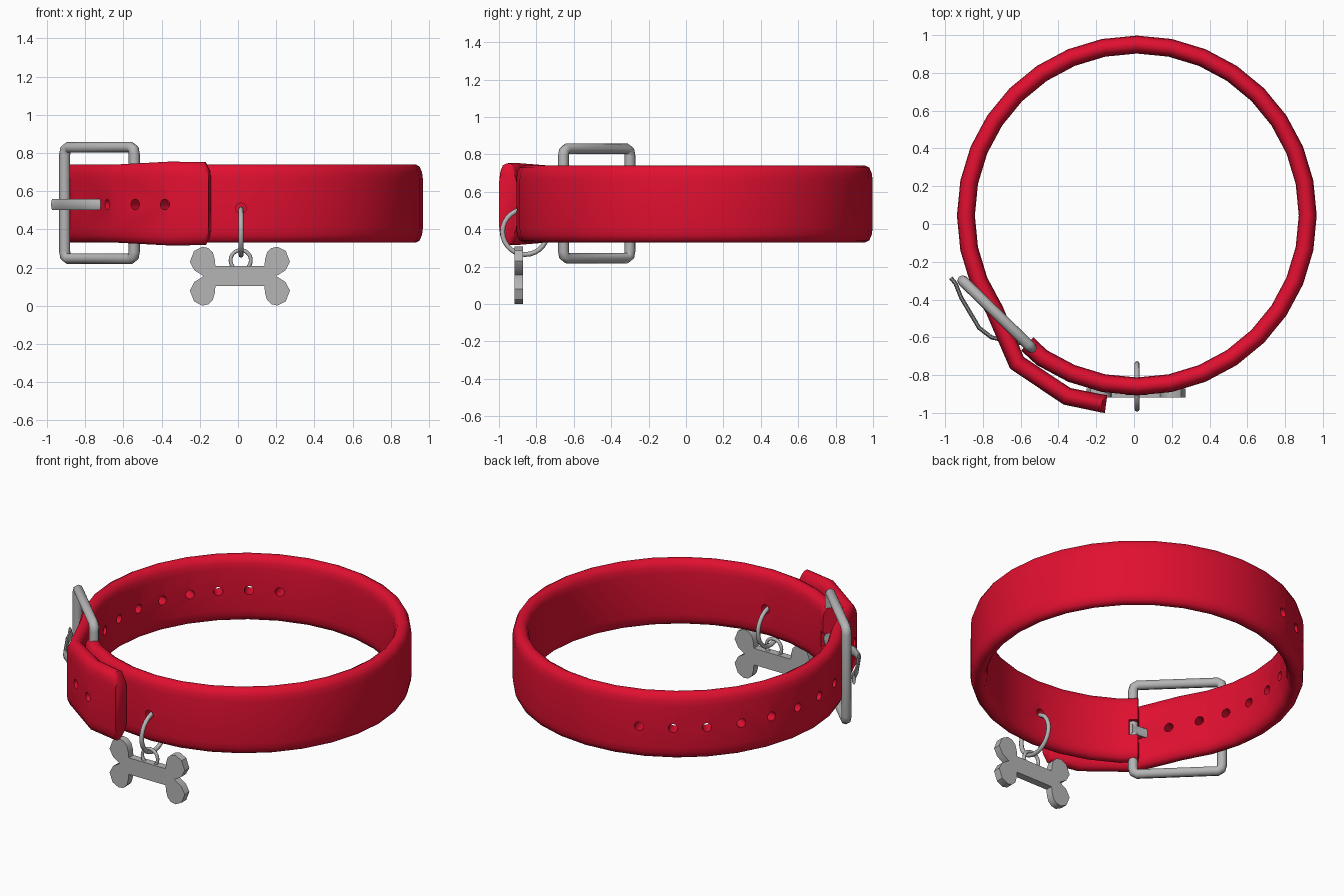
import bpy, bmesh, math
from mathutils import Vector, Matrix

if "Cube" in bpy.data.objects:
    bpy.data.objects.remove(bpy.data.objects["Cube"])


def material(name, rgb):
    m = bpy.data.materials.new(name)
    m.use_nodes = True
    m.diffuse_color = (*rgb, 1)
    m.node_tree.nodes["Principled BSDF"].inputs["Base Color"].default_value = (*rgb, 1)
    return m


RED = material("red leather", (0.75, 0.005, 0.03))
STEEL = material("grey metal", (0.46, 0.46, 0.46))


def activate(ob):
    bpy.ops.object.select_all(action="DESELECT")
    ob.select_set(True)
    bpy.context.view_layer.objects.active = ob


def smooth(ob, degrees):
    activate(ob)
    bpy.ops.object.shade_smooth_by_angle(angle=math.radians(degrees))


def make(name, bm, mat):
    bmesh.ops.recalc_face_normals(bm, faces=bm.faces[:])
    me = bpy.data.meshes.new(name)
    bm.to_mesh(me)
    bm.free()
    me.materials.append(mat)
    ob = bpy.data.objects.new(name, me)
    bpy.context.collection.objects.link(ob)
    return ob


def sweep(name, path, section, z, mat, heights):
    """Sweep a (thickness, height) section along a level path."""
    bm = bmesh.new()
    rings = []
    for i, p in enumerate(path):
        a = (p - path[i - 1]).normalized() if i else Vector((0, 0))
        b = (path[i + 1] - p).normalized() if i + 1 < len(path) else Vector((0, 0))
        t = (a + b).normalized()
        n = Vector((t.y, -t.x))
        rings.append([bm.verts.new((p.x + n.x * u, p.y + n.y * u, z + v * heights[i]))
                      for u, v in section])
    k = len(section)
    for r, s in zip(rings, rings[1:]):
        for j in range(k):
            bm.faces.new((r[j], r[(j + 1) % k], s[(j + 1) % k], s[j]))
    bm.faces.new(rings[0])
    bm.faces.new(rings[-1])
    return make(name, bm, mat)


# Strap path: from the buckle bar, round the neck, out over the bar to the tip
CENTRE, RADIUS, MID = Vector((0.015, 0.045)), 0.905, 0.535
path = [Vector((-0.565, -0.635))]
for i in range(31):
    ang = math.radians(236.25 + 11.25 * i)
    path.append(CENTRE + RADIUS * Vector((math.cos(ang), math.sin(ang))))
path += [Vector(p) for p in ((-0.62, -0.735), (-0.355, -0.912), (-0.17, -0.95), (-0.148, -0.953))]
heights = [1.0] * (len(path) - 3) + [1.07, 1.06, 0.85]

corner = [(0.0475, 0.13), (0.043, 0.165), (0.03, 0.194), (0.01, 0.205)]
half = corner + [(-u, v) for u, v in reversed(corner)]
section = half + [(u, -v) for u, v in reversed(half)]
strap = sweep("strap", path, section, MID, RED, heights)


def along(dist):
    """Point and direction at a distance back from the strap tip."""
    for a, b in zip(reversed(path), reversed(path[:-1])):
        step = (b - a).length
        if dist <= step:
            return a.lerp(b, dist / step), (b - a).normalized()
        dist -= step


# Cutter for the adjustment holes, ring hole and prong notch
cut = bmesh.new()


def hole(p, t, z):
    n = Vector((t.y, -t.x, 0))
    turn = n.to_track_quat("Z", "Y").to_matrix().to_4x4()
    bmesh.ops.create_cone(cut, cap_ends=True, segments=10, radius1=0.028, radius2=0.028,
                          depth=0.14, matrix=Matrix.Translation((p.x, p.y, z)) @ turn)


for i in range(13):
    hole(*along(0.215 + 0.186 * i), 0.53)
hole(Vector((0.015, -0.86)), Vector((1, 0)), 0.51)
notch = Matrix.Translation((-0.565, -0.635, 0.53)) @ Matrix.Rotation(math.radians(-43), 4, "Z")
bmesh.ops.create_cube(cut, size=1, matrix=notch @ Matrix.Diagonal((0.1, 0.13, 0.1, 1)))
cutter = make("hole_cutter", cut, RED)
cutter.hide_render = True

mod = strap.modifiers.new("holes", "BOOLEAN")
mod.operation = "DIFFERENCE"
mod.solver = "EXACT"
mod.object = cutter
activate(strap)
bpy.ops.object.modifier_apply(modifier="holes")
bpy.data.objects.remove(cutter)
smooth(strap, 50)

# Buckle frame: rounded rectangle of round bar
curve = bpy.data.curves.new("buckle_frame", "CURVE")
curve.dimensions = "3D"
curve.bevel_depth = 0.029
curve.bevel_resolution = 2
left, right = Vector((-0.907, -0.3, 0)), Vector((-0.543, -0.655, 0))
middle, side = (left + right) / 2, (right - left) / 2
frame = []
for sx, sz in ((1, 1), (-1, 1), (-1, -1), (1, -1)):
    bends = [(1, 0.255), (0.98, 0.28), (0.9, 0.292)]
    if sx * sz < 0:
        bends.reverse()
    frame += [middle + side * (sx * u) + Vector((0, 0, 0.538 + sz * v)) for u, v in bends]
spline = curve.splines.new("POLY")
spline.points.add(len(frame) - 1)
for pt, co in zip(spline.points, frame):
    pt.co = (*co, 1)
spline.use_cyclic_u = True
buckle = bpy.data.objects.new("buckle_frame", curve)
bpy.context.collection.objects.link(buckle)
curve.materials.append(STEEL)
activate(buckle)
bpy.ops.object.convert(target="MESH")
smooth(bpy.context.object, 50)

# Prong: flat bent pin from the inner bar out over the far bar
prong_path = [Vector(p) for p in ((-0.97, -0.285), (-0.945, -0.315), (-0.915, -0.39), (-0.82, -0.55),
                                  (-0.755, -0.6), (-0.65, -0.625), (-0.52, -0.64))]
oval = [(0.011 * math.cos(a * math.pi / 5), 0.031 * math.sin(a * math.pi / 5)) for a in range(10)]
smooth(sweep("buckle_prong", prong_path, oval, 0.53, STEEL, [1.0] * len(prong_path)), 60)


# Rings
def ring(name, loc, rot, major, minor):
    bpy.ops.mesh.primitive_torus_add(location=loc, rotation=rot, major_radius=major,
                                     minor_radius=minor, major_segments=28, minor_segments=8)
    ob = bpy.context.object
    ob.name = name
    ob.data.materials.append(STEEL)
    smooth(ob, 60)


ring("strap_ring", (0.016, -0.86, 0.386), (0, math.pi / 2, 0), 0.121, 0.013)
ring("tag_ring", (0.014, -0.895, 0.238), (math.pi / 2, 0, 0), 0.053, 0.01)

# Bone tag: one quarter of the outline, mirrored both ways
quarter = [(0.128, 0.052), (0.132, 0.09), (0.142, 0.125), (0.165, 0.147), (0.197, 0.154), (0.24, 0.132),
           (0.262, 0.075), (0.238, 0.03)]
right_half = quarter + [(0.19, 0)] + [(x, -z) for x, z in reversed(quarter)]
outline = right_half + [(-x, z) for x, z in reversed(right_half)]
bm = bmesh.new()
face = bm.faces.new([bm.verts.new((0.01 + x, -0.918, 0.155 + z)) for x, z in outline])
back = bmesh.ops.extrude_face_region(bm, geom=[face])["geom"]
bmesh.ops.translate(bm, vec=(0, 0.046, 0), verts=[v for v in back if isinstance(v, bmesh.types.BMVert)])
smooth(make("bone_tag", bm, STEEL), 40)
